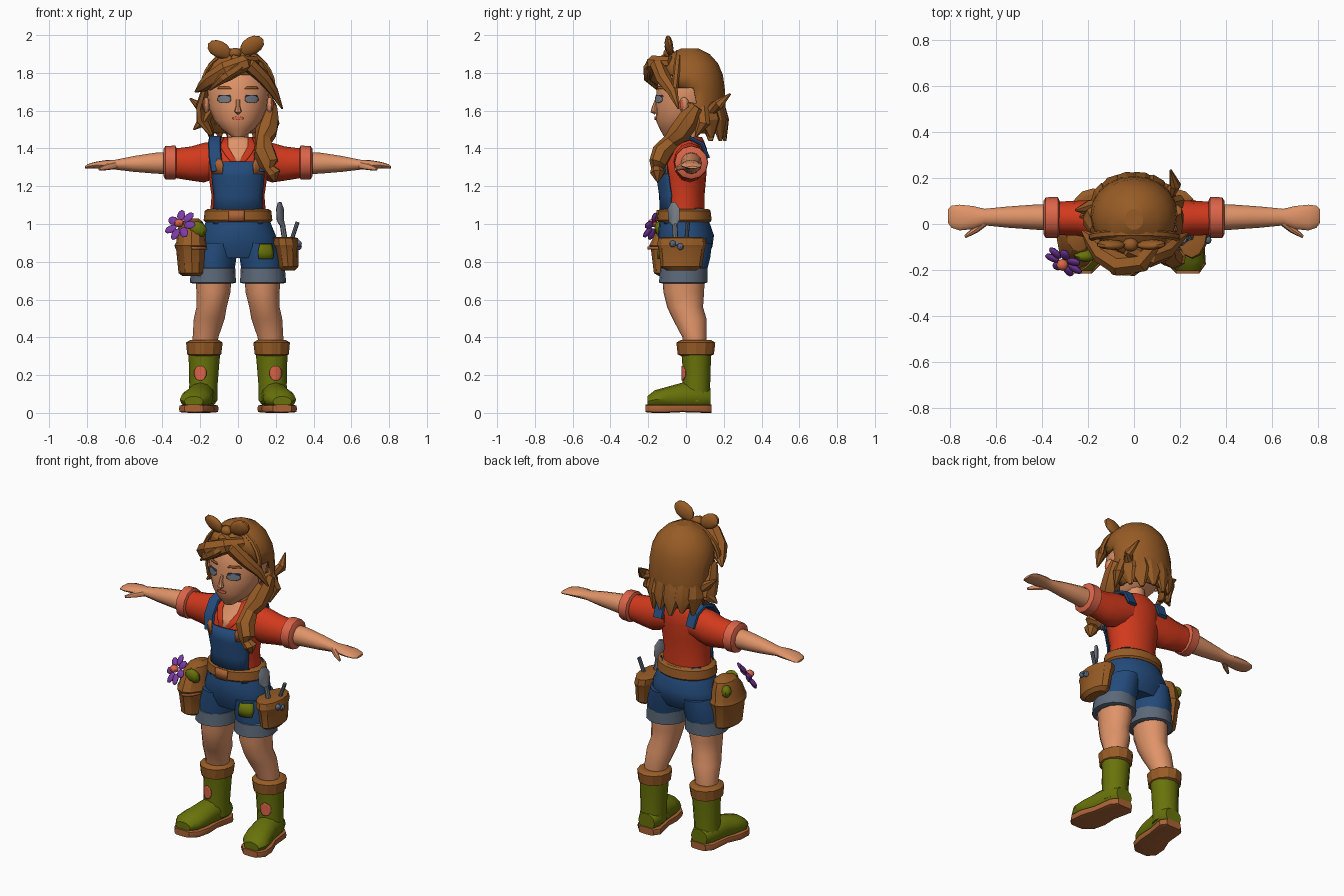
import bpy, bmesh, math
from mathutils import Vector, Matrix, Euler


def mat(name, r, g, b):
    m = bpy.data.materials.new(name)
    m.diffuse_color = [(c / 255) ** 2.2 for c in (r, g, b)] + [1]
    return m


SKIN = mat("skin", 222, 146, 104)
BROWN = mat("warm_brown", 150, 92, 42)
RED = mat("shirt_red", 208, 60, 34)
BLUE = mat("denim_blue", 40, 76, 122)
GREEN = mat("boot_green", 104, 114, 18)
GREY = mat("metal_grey", 118, 124, 132)
PALE = mat("faded_denim", 92, 104, 120)
PURPLE = mat("petal_purple", 124, 62, 166)
CORAL = mat("coral", 218, 100, 74)
TAN = mat("tan_leather", 168, 98, 56)


def finish(name, bm, material, mirror=False, solid=0, angle=38):
    bmesh.ops.recalc_face_normals(bm, faces=bm.faces)
    me = bpy.data.meshes.new(name)
    bm.to_mesh(me)
    bm.free()
    me.materials.append(material)
    me.shade_smooth()
    me.set_sharp_from_angle(angle=math.radians(angle))
    ob = bpy.data.objects.new(name, me)
    bpy.context.collection.objects.link(ob)
    if solid:
        ob.modifiers.new("thickness", 'SOLIDIFY').thickness = solid
    if mirror:
        ob.modifiers.new("mirror", 'MIRROR')
    return ob


def tube(name, pts, material, side=(1, 0, 0), axis=None, seg=12, p=2, keep=None, **kw):
    """Sweep rounded sections (x, y, z, half_width, half_depth) along a path."""
    bm, rings = bmesh.new(), []
    for i, (x, y, z, ra, rb) in enumerate(pts):
        o = Vector((x, y, z))
        a0, a1 = pts[max(i - 1, 0)], pts[min(i + 1, len(pts) - 1)]
        t = Vector(axis) if axis else (Vector(a1[:3]) - Vector(a0[:3])).normalized()
        s = Vector(side)
        s = (s - t * s.dot(t)).normalized()
        b = t.cross(s)
        ring = []
        for k in range(seg):
            c, n = math.cos(math.tau * k / seg), math.sin(math.tau * k / seg)
            u, v = (math.copysign(abs(q) ** (2 / p), q) for q in (c, n))
            ring.append(bm.verts.new(o + s * u * ra + b * v * rb))
        rings.append(ring)
    for r, q in zip(rings, rings[1:]):
        for k in range(seg):
            j = (k + 1) % seg
            bm.faces.new((r[k], r[j], q[j], q[k]))
    if keep:
        bad = [f for f in bm.faces if not keep(f.calc_center_median())]
        bmesh.ops.delete(bm, geom=bad, context='FACES')
        bm.faces.new(rings[-1])
    else:
        bm.faces.new(rings[0])
        bm.faces.new(rings[-1])
    return finish(name, bm, material, **kw)


def loft(name, rings, material, **kw):
    """Stack horizontal sections (z, cx, cy, rx, ry)."""
    return tube(name, [(x, y, z, a, b) for z, x, y, a, b in rings], material, axis=(0, 0, 1), **kw)


def blobs(name, items, material, seg=10, **kw):
    """Ellipsoids given as (location, radii, euler rotation)."""
    bm = bmesh.new()
    for loc, rad, rot in items:
        m = Matrix.LocRotScale(Vector(loc), Euler(rot), Vector(rad))
        bmesh.ops.create_uvsphere(bm, u_segments=seg, v_segments=max(6, seg // 2), radius=1, matrix=m)
    return finish(name, bm, material, **kw)


def panel(name, rings, rows, material, off=0.006, back=False, n=6, **kw):
    """Thin plate laid over a loft; rows are (z, x0, x1)."""
    bm, grid = bmesh.new(), []
    for z, x0, x1 in rows:
        lo, hi = next(((r, q) for r, q in zip(rings, rings[1:]) if z <= q[0]), rings[-2:])
        f = (z - lo[0]) / (hi[0] - lo[0])
        _, cx, cy, rx, ry = [u + (v - u) * f for u, v in zip(lo, hi)]
        row = []
        for k in range(n + 1):
            x = x0 + (x1 - x0) * k / n
            d = ry * math.sqrt(max(0, 1 - ((x - cx) / rx) ** 2)) + off
            row.append(bm.verts.new((x, cy + d if back else cy - d, z)))
        grid.append(row)
    for r, q in zip(grid, grid[1:]):
        for k in range(n):
            bm.faces.new((r[k], r[k + 1], q[k + 1], q[k]))
    return finish(name, bm, material, solid=0.007, **kw)


def disc(cx, cz, w, h):
    return [(cz + h * math.sin(a), cx - w * math.cos(a), cx + w * math.cos(a))
            for a in (math.radians(d) for d in (-80, -50, -20, 20, 50, 80))]


# Head, neck and face
HEAD = [(1.46, 0, -.08, .03, .035), (1.50, 0, -.05, .085, .088), (1.55, 0, -.02, .128, .14),
        (1.62, 0, 0, .157, .16), (1.70, 0, .01, .165, .167), (1.80, 0, .02, .155, .16), (1.88, 0, .03, .09, .1)]
loft("head", HEAD, SKIN, seg=20)
loft("neck", [(1.36, 0, .015, .075, .07), (1.44, 0, .01, .055, .055), (1.54, 0, .01, .055, .055)], SKIN)
panel("eye_white", HEAD, disc(.07, 1.66, .036, .02), GREY, off=.004, mirror=True)
panel("eye_iris", HEAD, disc(.07, 1.66, .02, .019), BLUE, off=.007, mirror=True)
panel("upper_lash", HEAD, [(1.675, .036, .108), (1.683, .045, .1)], BLUE, off=.008, mirror=True)
panel("eyebrow", HEAD, [(1.715, .035, .11), (1.727, .045, .1)], BROWN, mirror=True)
panel("mouth", HEAD, disc(0, 1.56, .03, .009), CORAL)
tube("nose", [(0, -.155, 1.66, .01, .008), (0, -.168, 1.62, .012, .012), (0, -.17, 1.596, .02, .018),
              (0, -.16, 1.585, .01, .008)], SKIN, seg=8)
blobs("ear", [((.168, -.01, 1.63), (.018, .028, .042), (0, 0, .3))], SKIN, mirror=True)
blobs("ear_inner", [((.18, -.02, 1.63), (.009, .016, .028), (0, 0, .3))], CORAL, seg=8, mirror=True)

# Hair shell, open at the face
HAIR = [(1.48, 0, .085, .15, .11), (1.56, 0, .075, .18, .13), (1.64, 0, .055, .187, .155), (1.72, 0, .04, .19, .165),
        (1.79, 0, .025, .182, .17), (1.85, 0, .02, .155, .15), (1.90, 0, .02, .105, .105), (1.93, 0, .02, .04, .045)]
loft("hair_shell", HAIR, BROWN, seg=20, solid=.02, angle=25,
     keep=lambda c: c.y > .035 or c.z > 1.78 or (c.z > 1.7 and c.y > -.08))


def lock(name, *pts):
    return tube(name, pts, BROWN, side=(.3, 1, .2), seg=7, angle=28)


lock("fringe_left", (.09, -.08, 1.86, .03, .03), (.03, -.165, 1.85, .05, .045), (-.06, -.18, 1.81, .05, .055),
     (-.14, -.13, 1.765, .045, .045), (-.185, -.07, 1.73, .035, .03), (-.225, -.03, 1.70, .006, .006))
lock("fringe_right", (-.03, -.11, 1.87, .03, .03), (.07, -.15, 1.835, .04, .04), (.14, -.12, 1.77, .04, .035),
     (.19, -.07, 1.70, .03, .025), (.235, -.04, 1.61, .005, .005))
lock("fringe_curl", (.04, -.16, 1.86, .03, .03), (-.01, -.195, 1.82, .035, .03), (-.08, -.195, 1.775, .03, .03),
     (-.15, -.15, 1.71, .005, .005))
lock("side_lock_left", (-.17, -.02, 1.72, .03, .02), (-.195, .03, 1.63, .05, .025), (-.19, .05, 1.55, .055, .03),
     (-.14, .03, 1.47, .01, .01))
lock("flick_left", (-.15, .08, 1.58, .03, .03), (-.2, .07, 1.62, .035, .025), (-.255, .06, 1.665, .005, .005))
lock("low_flick_left", (-.15, .06, 1.60, .04, .03), (-.19, .05, 1.54, .045, .03), (-.235, .03, 1.50, .005, .005))
lock("flick_right", (.14, .12, 1.60, .03, .03), (.18, .17, 1.63, .03, .025), (.16, .235, 1.69, .005, .005))
lock("low_flick_right", (.15, .08, 1.62, .04, .03), (.19, .09, 1.53, .04, .03), (.18, .05, 1.46, .005, .005))
# Ragged back hem of the hair
for i, deg in enumerate((25, 52, 78, 104, 130, 157)):
    c, s = math.cos(math.radians(deg)), math.sin(math.radians(deg))
    tube(f"back_lock_{i}", [(.15 * c, .07 + .11 * s, 1.64, .04, .025), (.165 * c, .075 + .125 * s, 1.55, .06, .03),
                            (.15 * c, .08 + .13 * s, 1.46 - .02 * (i % 2), .012, .008)],
         BROWN, side=(-s, c, 0), seg=7, angle=28)
# Side braid hanging over the shoulder
lock("braid", (.18, .06, 1.62, .03, .03), (.175, .02, 1.56, .06, .045), (.15, -.03, 1.49, .06, .06),
     (.135, -.075, 1.44, .045, .045), (.14, -.125, 1.38, .055, .06), (.165, -.15, 1.32, .045, .055),
     (.165, -.155, 1.295, .03, .03), (.19, -.15, 1.27, .04, .04), (.195, -.15, 1.225, .008, .008))
# Bow and hair band
tube("hair_band", [(.19 * math.cos(a), -.06 + .02 * math.sin(a), 1.72 + .19 * math.sin(a), .018, .012)
                   for a in (math.pi * k / 12 for k in range(13))], BROWN, side=(0, 1, 0), seg=6)
blobs("hair_bow", [((-.1, -.09, 1.925), (.068, .022, .045), (.2, .45, 0)),
                   ((.075, -.09, 1.945), (.07, .022, .048), (.2, -.5, 0)),
                   ((-.015, -.09, 1.905), (.035, .03, .028), (0, 0, 0))], BROWN)

# Shirt with sleeves
SHIRT = [(1.03, 0, -.01, .15, .11), (1.15, 0, -.012, .14, .11), (1.25, 0, -.015, .155, .122),
         (1.33, 0, -.01, .175, .122), (1.40, 0, .015, .165, .095), (1.44, 0, .02, .12, .075), (1.46, 0, .02, .085, .065)]
loft("shirt", SHIRT, RED, seg=20)
tube("sleeve", [(.08, .02, 1.345, .085, .09), (.18, .02, 1.325, .085, .105), (.25, .025, 1.32, .076, .09),
                (.35, .025, 1.322, .072, .076)], RED, side=(0, 1, 0), axis=(1, 0, 0), mirror=True)
tube("sleeve_cuff", [(.325, .028, 1.325, .075, .075), (.332, .028, 1.325, .09, .09), (.385, .028, 1.325, .088, .088),
                     (.395, .028, 1.325, .07, .07)], CORAL, side=(0, 1, 0), axis=(1, 0, 0), mirror=True)
panel("chest_opening", SHIRT, [(1.33, -.008, .008), (1.37, -.035, .035), (1.40, -.055, .055), (1.44, -.065, .065),
                               (1.46, -.06, .06)], SKIN, off=.005)
panel("collar", SHIRT, [(1.32, .0, .03), (1.37, .03, .07), (1.41, .053, .095), (1.46, .055, .075)], RED,
      off=.012, mirror=True)

# Arms and hands
tube("arm", [(.3, .026, 1.322, .06, .062), (.44, .03, 1.322, .054, .055), (.55, .03, 1.318, .046, .042),
             (.65, .03, 1.314, .036, .026), (.70, .028, 1.314, .05, .024), (.76, .028, 1.311, .056, .017),
             (.795, .032, 1.305, .048, .012), (.81, .035, 1.30, .03, .006)], SKIN, side=(0, 1, 0), axis=(1, 0, 0), mirror=True)
tube("thumb", [(.645, .01, 1.312, .02, .016), (.69, -.025, 1.303, .018, .015), (.735, -.055, 1.29, .008, .007)],
     SKIN, side=(0, 0, 1), seg=8, mirror=True)

# Overalls: bib, straps, buckles, shorts
panel("bib", SHIRT, [(1.04, -.125, .125), (1.15, -.125, .125), (1.25, -.135, .135), (1.33, -.135, .135)], BLUE,
      off=.013, n=12)
tube("strap", [(.11, -.118, 1.28, .034, .012), (.122, -.108, 1.36, .034, .012), (.125, -.055, 1.43, .034, .012),
               (.12, .02, 1.455, .034, .012), (.115, .085, 1.425, .034, .012), (.11, .117, 1.35, .032, .01)],
     BLUE, p=4, seg=8, mirror=True)
panel("strap_buckle", SHIRT, [(1.265, .085, .14), (1.315, .08, .145), (1.345, .09, .14)], TAN, off=.028, mirror=True)
HIPS = [(.82, 0, -.005, .2, .11), (.88, 0, 0, .212, .14), (.94, 0, 0, .2, .148), (1.0, 0, -.008, .175, .135),
        (1.05, 0, -.01, .155, .12)]
loft("shorts_hips", HIPS, BLUE, seg=20)
LEG = [(.74, .13, -.012, .11, .12), (.82, .122, -.005, .113, .133), (.9, .105, 0, .1, .138)]
loft("shorts_leg", LEG, BLUE, seg=16, mirror=True)
loft("shorts_cuff", [(.685, .133, -.015, .105, .11), (.69, .133, -.015, .122, .128), (.765, .131, -.012, .117, .125),
                     (.775, .13, -.012, .1, .11)], PALE, seg=16, mirror=True)
panel("knee_patch", LEG, [(.815, .11, .185), (.85, .105, .19), (.895, .115, .18)], GREEN, off=.012)

# Belt
BELT = [(1.01, 0, -.01, .172, .137), (1.02, 0, -.01, .182, .146), (1.07, 0, -.01, .176, .14), (1.08, 0, -.01, .16, .128)]
loft("belt", BELT, BROWN, seg=20)
panel("belt_buckle", BELT, [(1.015, -.05, .035), (1.075, -.05, .035)], TAN, off=.012)
for i, x in enumerate((-.12, .12)):
    panel(f"front_belt_loop_{i}", BELT, [(1.0, x - .013, x + .013), (1.085, x - .013, x + .013)], BLUE, off=.01, n=1)
    panel(f"back_belt_loop_{i}", BELT, [(1.0, x - .018, x + .018), (1.085, x - .018, x + .018)], BLUE, off=.01, n=1, back=True)

# Legs
loft("leg", [(.33, .175, .05, .065, .06), (.40, .172, .045, .068, .064), (.50, .152, .018, .082, .09),
             (.56, .14, -.005, .08, .095), (.64, .13, -.012, .09, .108), (.76, .13, -.012, .098, .112)], SKIN, mirror=True)

# Boots
SHAFT = [(.06, .185, .055, .075, .075), (.15, .183, .055, .075, .073), (.25, .18, .056, .08, .075), (.33, .178, .055, .085, .08)]
loft("boot_shaft", SHAFT, GREEN, mirror=True)
loft("boot_cuff", [(.30, .179, .052, .07, .075), (.31, .179, .052, .09, .096), (.372, .178, .052, .097, .103),
                   (.386, .178, .052, .075, .08)], BROWN, angle=25, mirror=True)
tube("boot_foot", [(.18, .13, .075, .055, .05), (.185, .08, .085, .076, .07), (.2, -.02, .085, .073, .075),
                   (.215, -.10, .078, .084, .06), (.228, -.165, .07, .08, .05), (.234, -.205, .06, .05, .028)],
     GREEN, axis=(0, -1, 0), mirror=True)
tube("boot_sole", [(.178, .135, .022, .05, .022), (.182, .10, .022, .08, .022), (.2, -.02, .024, .076, .02),
                   (.216, -.10, .022, .092, .022), (.228, -.175, .022, .085, .022), (.234, -.215, .024, .05, .02)],
     TAN, axis=(0, -1, 0), p=5, mirror=True)
panel("boot_spot", SHAFT, disc(.2, .21, .034, .04), CORAL, mirror=True)

# Left pouch with rounded lid and leaf patches
loft("left_pouch", [(.725, -.24, -.06, .055, .085), (.74, -.243, -.06, .072, .11), (.86, -.247, -.06, .08, .125),
                    (.885, -.247, -.06, .09, .135), (.905, -.247, -.06, .08, .125), (.96, -.245, -.05, .074, .11),
                    (1.01, -.24, -.04, .055, .08), (1.03, -.235, -.035, .025, .035)], BROWN, angle=28)
panel("pouch_tab", [(.8, -.247, -.06, .09, .135), (.95, -.247, -.06, .09, .135)],
      [(.865, -.24, -.16), (.88, -.25, -.17)], TAN, off=.01)
blobs("pouch_leaves", [((-.215, -.135, .97), (.05, .03, .045), (.3, .3, 0)),
                       ((-.29, .02, .965), (.03, .035, .035), (0, 0, .5))], GREEN, seg=8)
# Flower
face = Euler((math.radians(60), 0, math.radians(-32))).to_matrix()
petals = []
for k in range(7):
    q = face @ Matrix.Rotation(math.tau * k / 7, 3, 'Z')
    petals.append((Vector((-.305, -.165, .995)) + q @ Vector((.058, 0, 0)), (.036, .024, .012), q.to_euler()))
blobs("flower_petals", petals, PURPLE, seg=8)
blobs("flower_centre", [((-.312, -.178, 1.005), (.026, .026, .022), (0, 0, 0))], CORAL, seg=8)

# Right pouch with tools
loft("right_pouch", [(.755, .262, -.025, .04, .08), (.775, .265, -.025, .055, .11), (.87, .258, -.022, .062, .122),
                     (.89, .255, -.022, .072, .13), (.925, .25, -.022, .068, .125), (.93, .25, -.022, .05, .1)],
     BROWN, angle=28)
tube("trowel_blade", [(.235, -.06, .99, .012, .012), (.225, -.063, 1.02, .035, .012), (.222, -.066, 1.08, .036, .012),
                      (.22, -.068, 1.115, .014, .008)], GREY, side=(.5, .85, 0), seg=8)
tube("trowel_handle", [(.25, -.055, .9, .015, .015), (.235, -.06, 1.0, .014, .014)], GREY, seg=8)
tube("small_rod", [(.275, .0, .89, .011, .011), (.315, .01, 1.01, .011, .011)], PALE, seg=8)
tube("small_fork", [(.28, -.05, .88, .01, .01), (.325, -.05, .9, .012, .012)], PALE, seg=8)
blobs("tool_knobs", [((.322, y, z), (.016, .018, .018), (0, 0, 0)) for y, z in ((-.07, .895), (-.03, .88))], PALE, seg=8)
